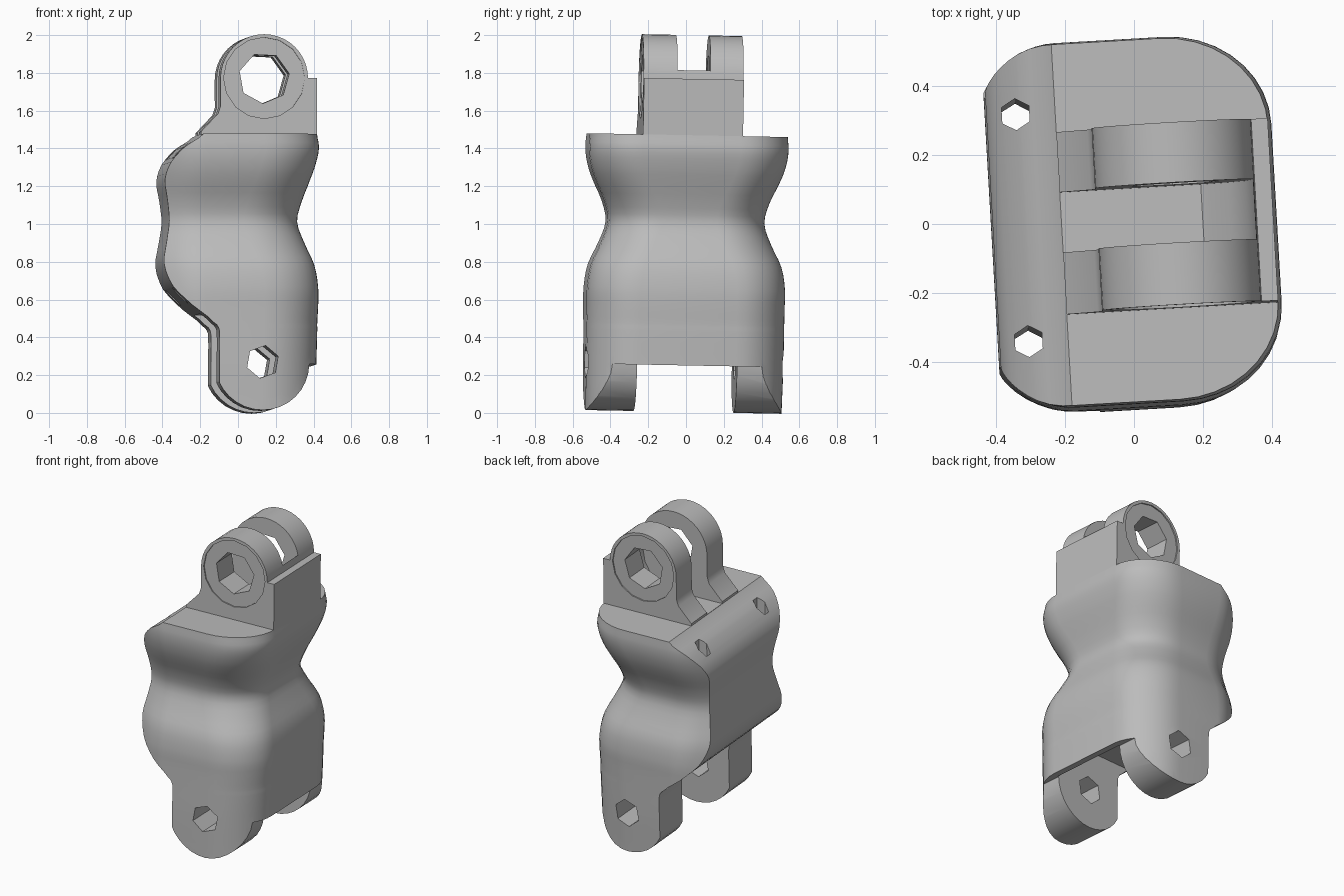
import bpy, bmesh, math
from mathutils import Matrix

if "Cube" in bpy.data.objects:
    bpy.data.objects.remove(bpy.data.objects["Cube"])

grey = bpy.data.materials.new("plain grey")
grey.use_nodes = True
grey.diffuse_color = (0.5, 0.5, 0.5, 1)
grey.node_tree.nodes["Principled BSDF"].inputs["Base Color"].default_value = (0.5, 0.5, 0.5, 1)


def make_object(name, bm):
    bmesh.ops.recalc_face_normals(bm, faces=bm.faces)
    mesh = bpy.data.meshes.new(name)
    bm.to_mesh(mesh)
    bm.free()
    mesh.materials.append(grey)
    obj = bpy.data.objects.new(name, mesh)
    bpy.context.collection.objects.link(obj)
    return obj


def extrude(name, outline, y0, y1):
    """Prism from an (x, z) outline, running along y."""
    bm = bmesh.new()
    a = [bm.verts.new((x, y0, z)) for x, z in outline]
    b = [bm.verts.new((x, y1, z)) for x, z in outline]
    bm.faces.new(a)
    bm.faces.new(b)
    n = len(a)
    for i in range(n):
        bm.faces.new((a[i], a[(i + 1) % n], b[(i + 1) % n], b[i]))
    return make_object(name, bm)


def arc(cx, cz, r, start, end, steps):
    angles = [math.radians(start + (end - start) * i / steps) for i in range(steps + 1)]
    return [(cx + r * math.cos(a), cz + r * math.sin(a)) for a in angles]


def polygon(cx, cz, r, sides, turn=0):
    return arc(cx, cz, r, turn, turn + 360, sides)[:-1]


def cut(target, cutter):
    cutter.hide_render = True
    mod = target.modifiers.new("cut", 'BOOLEAN')
    mod.operation = 'DIFFERENCE'
    mod.solver = 'EXACT'
    mod.object = cutter
    bpy.context.view_layer.update()
    result = target.evaluated_get(bpy.context.evaluated_depsgraph_get())
    old, target.data = target.data, bpy.data.meshes.new_from_object(result)
    target.modifiers.clear()
    bpy.data.meshes.remove(old)
    bpy.data.objects.remove(cutter)


# Body: height, left edge, right edge, half depth
LEVELS = [
    (0.0, -0.13, 0.40, 0.52), (0.25, -0.13, 0.40, 0.525), (0.43, -0.13, 0.405, 0.525),
    (0.47, -0.16, 0.405, 0.525), (0.56, -0.27, 0.41, 0.525), (0.66, -0.37, 0.41, 0.525),
    (0.78, -0.415, 0.39, 0.505), (0.9, -0.40, 0.34, 0.45), (1.01, -0.385, 0.305, 0.415),
    (1.12, -0.395, 0.33, 0.44), (1.23, -0.41, 0.37, 0.49), (1.32, -0.38, 0.40, 0.52),
    (1.4, -0.31, 0.415, 0.53), (1.47, -0.21, 0.405, 0.525)]


def catmull(p0, p1, p2, p3, t):
    return tuple(b + 0.5 * t * (c - a + t * (2 * a - 5 * b + 4 * c - d + t * (3 * (b - c) + d - a)))
                 for a, b, c, d in zip(p0, p1, p2, p3))


def half_ring(left, right, depth):
    """Footprint from the left face to the right face on the +y side."""
    pts = []
    inner = max(-0.2, left + 0.03)
    for i in range(5):
        x = left + (inner - left) * i / 4
        t = min(1, max(0, (-0.2 - x) / 0.22))
        pts.append((x, depth * (1 - 0.2 * t * t)))
    for i in range(10):
        a = math.pi / 2 * i / 9
        pts.append((right - 0.3 + 0.3 * math.sin(a), depth - 0.27 * (1 - math.cos(a))))
    return pts


levels = []
last = len(LEVELS) - 1
for i in range(last):
    keys = [LEVELS[min(last, max(0, i + k))] for k in (-1, 0, 1, 2)]
    for t in (0, 1 / 3, 2 / 3):
        zlin = keys[1][0] + (keys[2][0] - keys[1][0]) * t
        levels.append((zlin,) + catmull(*keys, t)[1:])
levels.append(LEVELS[-1])

bm = bmesh.new()
rings = []
for z, left, right, depth in levels:
    half = half_ring(left, right, depth)
    loop = half + [(x, -y) for x, y in reversed(half)]
    rings.append([bm.verts.new((x, y, z)) for x, y in loop])
for low, high in zip(rings, rings[1:]):
    n = len(low)
    for i in range(n):
        bm.faces.new((low[i], low[(i + 1) % n], high[(i + 1) % n], high[i]))
bm.faces.new(rings[0])
bm.faces.new(rings[-1])
body = make_object("link_body", bm)

# Round the lower lugs, open the slot between them, drill the pin hole
LUG = (0.1, 0.26)
below = [(-1, -0.5), (1, -0.5), (1, 0.25)] + arc(*LUG, 0.255, -2, -178, 16) + [(-1, 0.25)]
cut(body, extrude("lug_cutter", below, -1, 1))
slot = [(-1, -0.5), (0.36, -0.5)] + arc(*LUG, 0.26, 0, 90, 8) + [(-1, 0.52)]
cut(body, extrude("slot_cutter", slot, -0.265, 0.265))
cut(body, extrude("pin_cutter", polygon(*LUG, 0.088, 6, 20), -1, 1))

# Two vertical cord holes near the left face
for y in (-0.33, 0.33):
    bm = bmesh.new()
    bmesh.ops.create_cone(bm, cap_ends=True, segments=6, radius1=0.046, radius2=0.046, depth=4,
                          matrix=Matrix.Translation((-0.325, y, 1)))
    cut(body, make_object("cord_cutter", bm))

# Upper ears with a stop wall on the right
EAR = (0.125, 1.768)
outline = ([(-0.21, 1.46), (-0.21, 1.485), (-0.12, 1.58), (-0.107, 1.62)]
           + arc(*EAR, 0.232, 180, 0, 20) + [(0.405, 1.768), (0.405, 1.46)])
ears = extrude("upper_ears", outline, -0.26, 0.27)
gap = [(-1, 1.472), (0.2, 1.472), (0.28, 1.53), (0.33, 1.62), (0.352, 1.76), (0.352, 3), (-1, 3)]
cut(ears, extrude("gap_cutter", gap, -0.08, 0.095))
cut(ears, extrude("bore_cutter", polygon(*EAR, 0.135, 7, 10), -1, 1))
for y in (-0.26, 0.27):
    cut(ears, extrude("recess_cutter", polygon(*EAR, 0.215, 16), y - 0.008, y + 0.008))

# Slight lean of the whole piece, then shading
lean = (Matrix.Translation((0, 0, 1)) @ Matrix.Rotation(math.radians(3.3), 4, 'Z')
        @ Matrix.Rotation(math.radians(-1.1), 4, 'X') @ Matrix.Translation((0, 0, -1)))
for obj in (body, ears):
    obj.matrix_world = lean
    bpy.ops.object.select_all(action='DESELECT')
    obj.select_set(True)
    bpy.context.view_layer.objects.active = obj
    bpy.ops.object.shade_smooth_by_angle(angle=math.radians(32))
